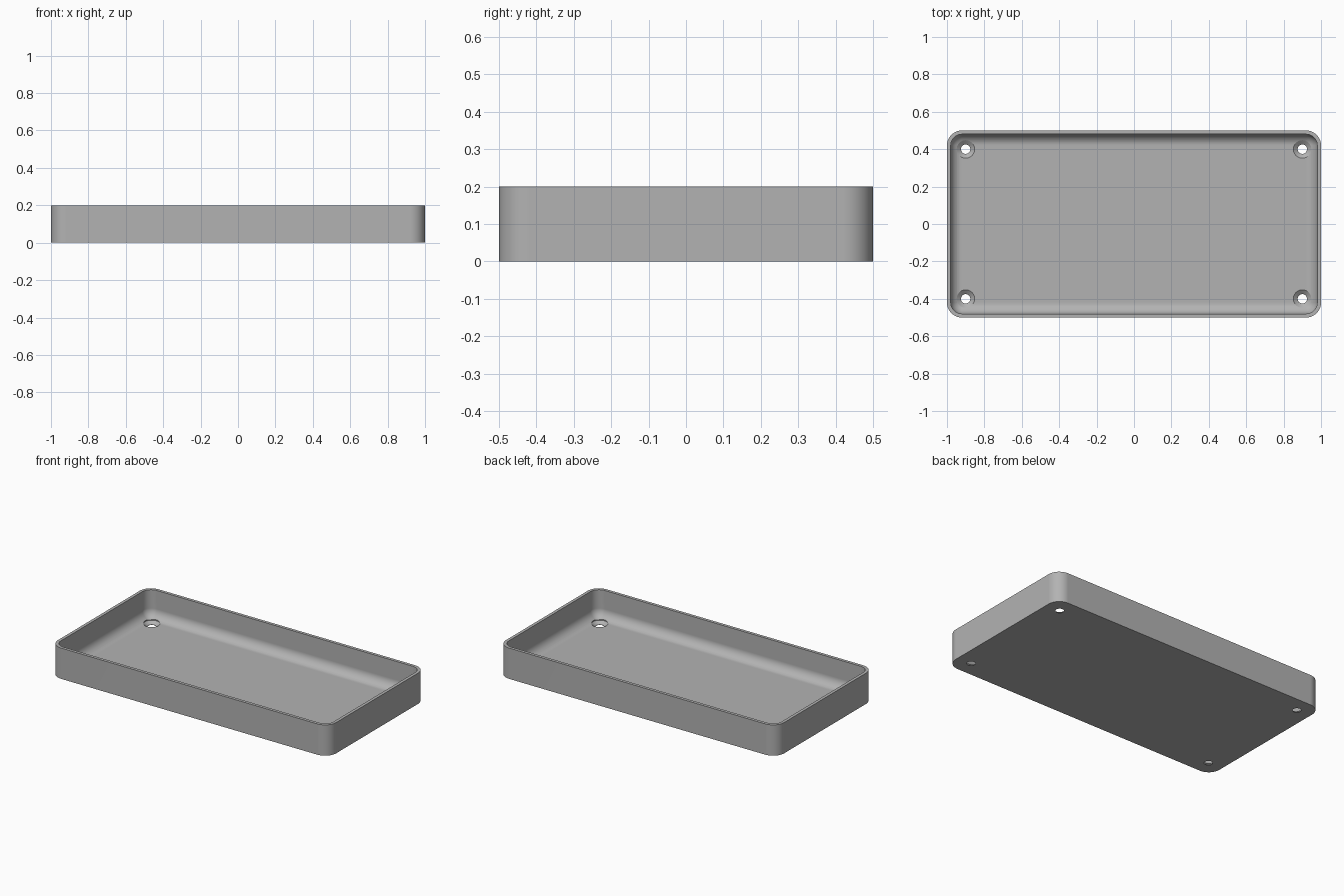
import bpy
import bmesh
from math import cos, sin, pi

if "Cube" in bpy.data.objects:
    bpy.data.objects.remove(bpy.data.objects["Cube"])

LENGTH, WIDTH, HEIGHT = 2.0, 1.0, 0.2
WALL, CORNER = 0.02, 0.08
FILLET = CORNER - WALL
HOLE_X, HOLE_Y = 0.9, 0.4
HOLE_TOP, HOLE_BOTTOM = 0.048, 0.025
STEPS = 10

grey = bpy.data.materials.new("plain grey")
grey.use_nodes = True
colour = (0.45, 0.45, 0.45, 1)
grey.diffuse_color = colour
grey.node_tree.nodes["Principled BSDF"].inputs["Base Color"].default_value = colour


def make_object(name, bm):
    bmesh.ops.remove_doubles(bm, verts=bm.verts, dist=1e-5)
    bmesh.ops.recalc_face_normals(bm, faces=bm.faces)
    mesh = bpy.data.meshes.new(name)
    bm.to_mesh(mesh)
    bm.free()
    mesh.materials.append(grey)
    obj = bpy.data.objects.new(name, mesh)
    bpy.context.collection.objects.link(obj)
    return obj


def rounded_loop(inset):
    """Outline of the tray moved inward by inset, as x, y points."""
    radius = max(CORNER - inset, 0)
    points = []
    for corner, (sx, sy) in enumerate([(1, 1), (-1, 1), (-1, -1), (1, -1)]):
        for i in range(STEPS + 1):
            a = (corner + i / STEPS) * pi / 2
            points.append((sx * (LENGTH / 2 - CORNER) + radius * cos(a),
                           sy * (WIDTH / 2 - CORNER) + radius * sin(a)))
    return points


def loft(bm, rings):
    """Skin a stack of closed rings and cap both ends."""
    rings = [[bm.verts.new(p) for p in ring] for ring in rings]
    for low, high in zip(rings, rings[1:]):
        for i in range(len(low)):
            bm.faces.new((low[i - 1], low[i], high[i], high[i - 1]))
    bm.faces.new(rings[0])
    bm.faces.new(rings[-1])


# Tray shell: outer wall, rim, inner wall, then the fillet down to the floor
profile = [(0, 0), (0, HEIGHT), (WALL, HEIGHT)]
for i in range(STEPS + 1):
    a = i / STEPS * pi / 2
    profile.append((CORNER - FILLET * cos(a), CORNER - FILLET * sin(a)))
bm = bmesh.new()
loft(bm, [[(x, y, z) for x, y in rounded_loop(inset)] for inset, z in profile])
tray = make_object("tray", bm)

# Countersunk screw holes, one in each corner
bm = bmesh.new()
hole_profile = [(HOLE_BOTTOM, -0.05), (HOLE_BOTTOM, 0.002),
                (HOLE_TOP, WALL), (HOLE_TOP, 0.1)]
angles = [i * pi / 20 for i in range(40)]
for sx in (-1, 1):
    for sy in (-1, 1):
        loft(bm, [[(sx * HOLE_X + r * cos(a), sy * HOLE_Y + r * sin(a), z)
                   for a in angles] for r, z in hole_profile])
cutter = make_object("hole_cutter", bm)
cutter.hide_render = True

bpy.ops.object.select_all(action="DESELECT")
tray.select_set(True)
bpy.context.view_layer.objects.active = tray
cut = tray.modifiers.new("screw holes", "BOOLEAN")
cut.operation = "DIFFERENCE"
cut.solver = "EXACT"
cut.object = cutter
bpy.ops.object.modifier_apply(modifier=cut.name)
bpy.data.objects.remove(cutter)

# Smooth curves with crisp rim and base
bpy.ops.object.shade_smooth_by_angle(angle=pi / 6)
weighted = tray.modifiers.new("flat floor shading", "WEIGHTED_NORMAL")
weighted.keep_sharp = True
